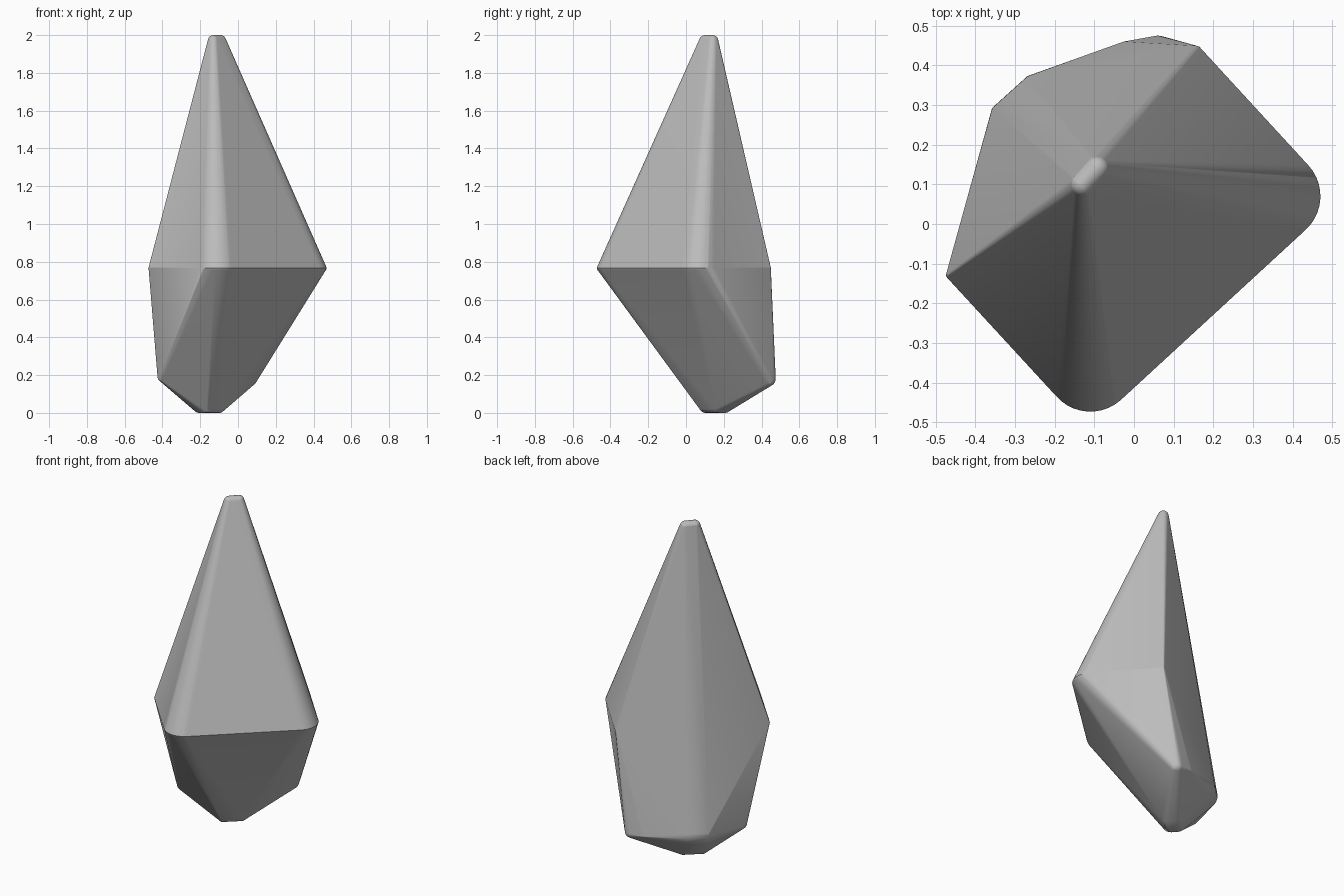
import bpy, bmesh
from math import radians, sin, cos
from mathutils import Vector

cube = bpy.data.objects.get("Cube")
if cube:
    bpy.data.objects.remove(cube, do_unlink=True)

# Stone material
stone = bpy.data.materials.new("pale_grey_stone")
stone.use_nodes = True
grey = (0.5, 0.5, 0.5, 1)
stone.diffuse_color = grey
bsdf = stone.node_tree.nodes["Principled BSDF"]
bsdf.inputs["Base Color"].default_value = grey
bsdf.inputs["Roughness"].default_value = 0.7

bm = bmesh.new()
SIDE = Vector((0.743, 0.669, 0))    # across the crystal
BACK = Vector((-0.669, 0.743, 0))   # towards its rear ridge
UP = Vector((0, 0, 1))


def ball(center, r, detail=3):
    """Rounded corner of the hull."""
    made = bmesh.ops.create_icosphere(bm, subdivisions=detail, radius=r)
    bmesh.ops.translate(bm, verts=made["verts"], vec=Vector(center))


def arc(center, r, start, end, a, b, steps=10):
    """Points on an arc in the plane of directions a and b."""
    for i in range(steps + 1):
        t = radians(start + (end - start) * i / steps)
        bm.verts.new(Vector(center) + r * (cos(t) * a + sin(t) * b))


# Short rounded ridge at the tip
for x, y in ((-0.13, 0.1), (-0.093, 0.141)):
    ball((x, y, 1.97), 0.03)

# Sharp side corners of the girdle
ball((-0.465, -0.129, 0.768), 0.009, 2)
ball((0.159, 0.44, 0.768), 0.009, 2)

# Wide rounded front corners of the girdle
X, Y = Vector((1, 0, 0)), Vector((0, 1, 0))
for z, r in ((0.757, 0.111), (0.767, 0.115), (0.777, 0.111)):
    arc((-0.11, -0.358, z), r, 220, 312, X, Y)
    arc((0.355, 0.07, z), r, -49, 43, X, Y)

# Lower side corners
ball((-0.4, 0.03, 0.19), 0.026)
ball((0.06, 0.435, 0.18), 0.04)
ball((-0.025, 0.45, 0.18), 0.01, 2)

# Rear heel and rounded foot
for u in (-0.07, 0.05):
    heel = SIDE * u + BACK * 0.376 + UP * 0.21
    arc(heel, 0.081, -90, 20, BACK, UP)
    for w in (0.2, 0.235):
        arc(SIDE * u + BACK * w + UP * 0.05, 0.05, -180, 0, BACK, UP)

# Wrap the corners in one convex skin
result = bmesh.ops.convex_hull(bm, input=bm.verts[:])
junk = {e for key in ("geom_interior", "geom_unused") for e in result[key]
        if isinstance(e, bmesh.types.BMVert) and e.is_valid}
bmesh.ops.delete(bm, geom=list(junk), context='VERTS')
bmesh.ops.remove_doubles(bm, verts=bm.verts[:], dist=0.0005)
bmesh.ops.recalc_face_normals(bm, faces=bm.faces[:])

mesh = bpy.data.meshes.new("crystal_stone")
bm.to_mesh(mesh)
bm.free()
mesh.materials.append(stone)
crystal = bpy.data.objects.new("crystal_stone", mesh)
bpy.context.collection.objects.link(crystal)

# Soft edges with flat facets
bpy.ops.object.select_all(action='DESELECT')
crystal.select_set(True)
bpy.context.view_layer.objects.active = crystal
bpy.ops.object.shade_smooth_by_angle(angle=radians(35))
weighted = crystal.modifiers.new("flat_facets", 'WEIGHTED_NORMAL')
weighted.keep_sharp = True
